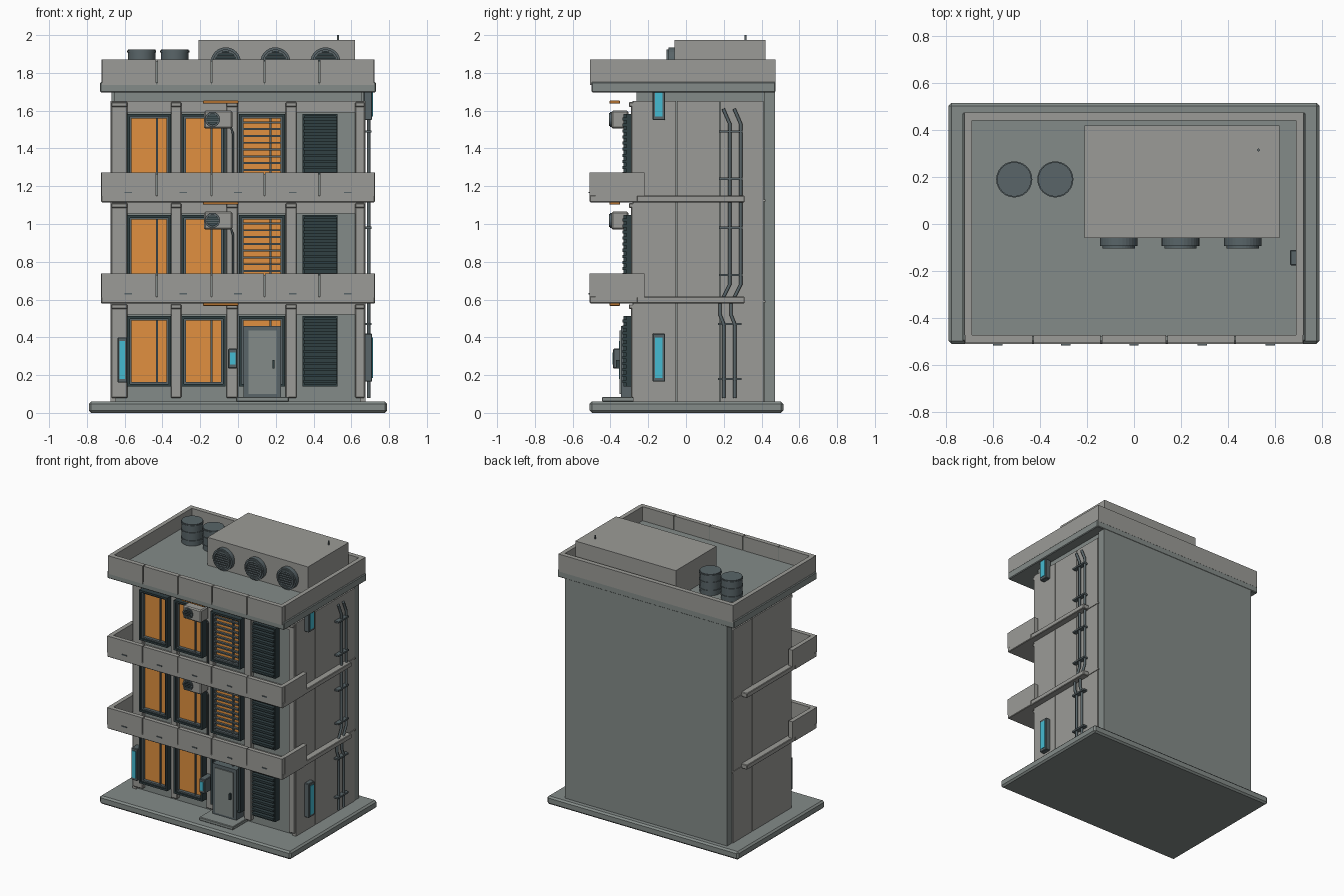
import bpy, bmesh, math
from mathutils import Vector, Matrix

if "Cube" in bpy.data.objects:
    bpy.data.objects.remove(bpy.data.objects["Cube"])

def mat(name, c):
    m = bpy.data.materials.new(name)
    m.diffuse_color = (*c, 1)
    m.use_nodes = True
    m.node_tree.nodes["Principled BSDF"].inputs["Base Color"].default_value = m.diffuse_color
    return m

LIGHT = mat("concrete", (0.33, 0.33, 0.31))
WALL = mat("wall_grey", (0.23, 0.26, 0.25))
STEEL = mat("steel", (0.10, 0.13, 0.14))
DARK = mat("dark_slats", (0.03, 0.05, 0.055))
ORANGE = mat("lit_glass", (0.75, 0.28, 0.05))
CYAN = mat("cyan_screen", (0.06, 0.5, 0.65))

def finish(name, bm, m, bevel=0):
    me = bpy.data.meshes.new(name)
    bm.to_mesh(me)
    bm.free()
    ob = bpy.data.objects.new(name, me)
    bpy.context.collection.objects.link(ob)
    me.materials.append(m)
    if bevel:
        b = ob.modifiers.new("bevel", 'BEVEL')
        b.width, b.segments = bevel, 1
    return ob

def box(name, x0, x1, y0, y1, z0, z1, m=LIGHT, bevel=0):
    bm = bmesh.new()
    bmesh.ops.create_cube(bm, size=1)
    for v in bm.verts:
        v.co = Vector(((x0 + x1) / 2 + v.co.x * (x1 - x0),
                       (y0 + y1) / 2 + v.co.y * (y1 - y0),
                       (z0 + z1) / 2 + v.co.z * (z1 - z0)))
    return finish(name, bm, m, bevel)

def cyl(name, p, q, r, m=STEEL, n=24):
    p, q = Vector(p), Vector(q)
    d = q - p
    bm = bmesh.new()
    bmesh.ops.create_cone(bm, cap_ends=True, segments=n, radius1=r, radius2=r, depth=d.length)
    rot = d.to_track_quat('Z', 'Y').to_matrix().to_4x4()
    bmesh.ops.transform(bm, matrix=Matrix.Translation((p + q) / 2) @ rot, verts=bm.verts)
    for f in bm.faces:
        f.smooth = len(f.verts) == 4
    for e in bm.edges:
        e.smooth = all(len(f.verts) == 4 for f in e.link_faces)
    return finish(name, bm, m)

def ring(name, x, y0, y1, z, r, ri, m=STEEL, n=32):
    # open tube along y: a rectangular section spun round its axis
    bm = bmesh.new()
    vs = [bm.verts.new((x + a, b, z)) for a, b in ((ri, y0), (r, y0), (r, y1), (ri, y1))]
    es = [bm.edges.new((vs[i], vs[(i + 1) % 4])) for i in range(4)]
    bmesh.ops.spin(bm, geom=vs + es, cent=(x, 0, z), axis=(0, 1, 0), angle=2 * math.pi, steps=n)
    bmesh.ops.remove_doubles(bm, verts=bm.verts, dist=1e-5)
    bmesh.ops.recalc_face_normals(bm, faces=bm.faces)
    return finish(name, bm, m)

def pipe(name, pts, r=0.01):
    cu = bpy.data.curves.new(name, 'CURVE')
    cu.dimensions = '3D'
    cu.bevel_depth, cu.bevel_resolution, cu.use_fill_caps = r, 1, True
    s = cu.splines.new('POLY')
    s.points.add(len(pts) - 1)
    for a, p in zip(s.points, pts):
        a.co = (*p, 1)
    ob = bpy.data.objects.new(name, cu)
    bpy.context.collection.objects.link(ob)
    cu.materials.append(STEEL)

def frame(name, x0, x1, z0, z1, y0, y1, t, m):
    box(name + "_left", x0, x0 + t, y0, y1, z0, z1, m)
    box(name + "_right", x1 - t, x1, y0, y1, z0, z1, m)
    box(name + "_top", x0 + t, x1 - t, y0, y1, z1 - t, z1, m)
    box(name + "_bottom", x0 + t, x1 - t, y0, y1, z0, z0 + t, m)

def fan(name, x, y, z, r, depth, n):
    # round grille with horizontal slats, facing the front
    ring(name + "_rim", x, y - depth * 0.75, y, z, r, r * 0.86)
    ring(name + "_lip", x, y - depth, y - depth * 0.5, z, r * 0.86, r * 0.72)
    cyl(name + "_back", (x, y - depth * 0.3, z), (x, y + 0.002, z), r * 0.85, DARK)
    for i in range(n):
        h = r * 0.72 * (2 * (i + 0.5) / n - 1)
        w = math.sqrt((r * 0.76) ** 2 - h * h)
        box(name + "_slat", x - w, x + w, y - depth * 0.85, y - depth * 0.3,
            z + h - r * 0.045, z + h + r * 0.045, STEEL)

def parapet_front(name, x, z0, z1, y0, y1):
    # front wall made of five panels with joints between
    box(name + "_core", -x + 0.01, x - 0.01, y0 + 0.008, y1 - 0.004, z0, z1 - 0.008, WALL)
    cuts = [-x, -0.43, -0.14, 0.14, 0.43, x]
    for a, b in zip(cuts, cuts[1:]):
        box(name + "_panel", a + 0.003, b - 0.003, y0, y1, z0, z1)

# base and main body
box("base_slab", -0.79, 0.79, -0.51, 0.515, 0, 0.06, WALL, 0.012)
box("building_core", -0.655, 0.655, -0.262, 0.42, 0.05, 1.71, WALL)
box("back_wall", -0.67, 0.67, 0.415, 0.472, 0.05, 1.71, WALL)
for s in (-1, 1):
    for y0, y1 in ((-0.28, -0.053), (-0.048, 0.178), (0.183, 0.41)):
        a, b = sorted((s * 0.645, s * 0.675))
        box("side_panel", a, b, y0, y1, 0.06, 1.65)

# floors: columns, windows, lamps
F = 0.535
for k in range(3):
    o = k * F
    zb, zt = 0.08 + o, 0.575 + o
    for x0, x1 in ((-0.67, -0.585), (-0.355, -0.3), (-0.062, 0.0), (0.252, 0.31), (0.62, 0.67)):
        box("column", x0, x1, -0.29, -0.25, zb, zt, LIGHT, 0.004)
        box("column_cap", x0, x1, -0.302, -0.25, 0.55 + o, zt, LIGHT, 0.004)
    box("lintel", -0.66, 0.66, -0.283, -0.25, 0.52 + o, 0.58 + o)
    z0, z1 = 0.14 + o, 0.512 + o
    for x0, x1 in ((-0.587, -0.355), (-0.3, -0.065), (0.005, 0.25)):
        frame("window_outer_frame", x0, x1, z0, z1, -0.33, -0.255, 0.014, DARK)
        frame("window_inner_frame", x0 + 0.014, x1 - 0.014, z0 + 0.014, z1 - 0.014,
              -0.318, -0.255, 0.01, STEEL)
        box("window_glass", x0 + 0.02, x1 - 0.02, -0.295, -0.255, z0 + 0.02, z1 - 0.02, ORANGE)
        mx = x0 + 0.68 * (x1 - x0)
        box("window_mullion", mx - 0.005, mx + 0.005, -0.308, -0.29, z0 + 0.02, z1 - 0.02, STEEL)
    if k:
        for i in range(9):
            h = z0 + 0.04 + i * 0.036
            box("blind_slat", 0.028, 0.228, -0.318, -0.3, h - 0.005, h + 0.005, STEEL)
    # dark louvred vent
    frame("vent_frame", 0.342, 0.528, z0, z1, -0.315, -0.255, 0.01, DARK)
    box("vent_back", 0.35, 0.52, -0.285, -0.255, z0 + 0.01, z1 - 0.01, DARK)
    for i in range(11):
        h = z0 + 0.025 + i * 0.0322
        box("vent_slat", 0.346, 0.524, -0.335, -0.285, h - 0.008, h + 0.008, DARK)
    box("ceiling_lamp", -0.185, 0.003, -0.405, -0.35, 0.567 + o, 0.583 + o, ORANGE, 0.003)
    # air conditioner with its drain pipe
    if k:
        box("ac_unit", -0.18, -0.03, -0.395, -0.305, 0.435 + o, 0.53 + o, LIGHT, 0.008)
        box("ac_bracket", -0.15, -0.06, -0.35, -0.25, 0.45 + o, 0.5 + o, STEEL)
        fan("ac_fan", -0.135, -0.393, 0.484 + o, 0.04, 0.014, 5)
        pipe("ac_pipe", [(-0.04, -0.33, 0.45 + o), (-0.027, -0.315, 0.41 + o),
                         (-0.027, -0.315, 0.09 + o)], 0.006)

# balconies with side ledges
for k in (0, 1):
    o = k * F
    box("balcony_slab", -0.725, 0.725, -0.51, -0.255, 0.58 + o, 0.617 + o, LIGHT, 0.004)
    parapet_front("balcony_wall", 0.725, 0.612 + o, 0.737 + o, -0.512, -0.48)
    for s in (-1, 1):
        a, b = sorted((s * 0.693, s * 0.725))
        box("balcony_side", a, b, -0.48, -0.22, 0.612 + o, 0.737 + o)
        a, b = sorted((s * 0.65, s * 0.722))
        box("side_ledge", a, b, -0.27, 0.31, 0.58 + o, 0.615 + o, LIGHT, 0.004)
        a, b = sorted((s * 0.65, s * 0.68))
        box("side_strip", a, b, 0.3, 0.42, 0.585 + o, 0.595 + o)
    for i in range(5):
        x = (i - 2) * 0.29
        box("balcony_drain", x - 0.02, x + 0.02, -0.517, -0.5, 0.628 + o, 0.635 + o, STEEL)

# entrance
box("door_step", -0.01, 0.27, -0.445, -0.26, 0.06, 0.085, WALL, 0.004)
box("door_frame", 0.03, 0.228, -0.345, -0.26, 0.08, 0.46, STEEL)
box("door_leaf", 0.055, 0.205, -0.352, -0.3, 0.1, 0.435, WALL)
box("door_handle", 0.182, 0.192, -0.37, -0.35, 0.235, 0.28, DARK)

# lit signs on the front
def sign_front(name, x0, x1, y0, z0, z1):
    box(name + "_case", x0, x1, y0, -0.28, z0, z1, STEEL, 0.004)
    box(name + "_screen", x0 + 0.01, x1 - 0.01, y0 - 0.004, y0 + 0.01, z0 + 0.02, z1 - 0.02, CYAN)
sign_front("wall_sign", -0.637, -0.587, -0.35, 0.16, 0.4)
sign_front("intercom", -0.052, -0.004, -0.386, 0.235, 0.34)

# lit signs on the right side
for z0, z1 in ((0.165, 0.42), (1.55, 1.805)):
    box("side_sign_case", 0.665, 0.71, -0.177, -0.11, z0, z1, STEEL, 0.004)
    box("side_sign_screen", 0.7, 0.714, -0.163, -0.124, z0 + 0.02, z1 - 0.02, CYAN)

# service pipes on the right side
for d in (0, 0.058):
    pipe("lower_pipe", [(0.692, 0.2 + d, 0.08), (0.692, 0.2 + d, 0.47),
                        (0.692, 0.18 + d, 0.52), (0.692, 0.18 + d, 0.6)])
    pipe("upper_pipe", [(0.692, 0.197 + d, 0.6), (0.692, 0.197 + d, 0.6 + 0.01), (0.692, 0.232 + d, 0.68),
                        (0.692, 0.232 + d, 1.53), (0.692, 0.197 + d, 1.61)])
for z, y in ((0.18, 0.17), (0.47, 0.17), (0.73, 0.175), (0.98, 0.175), (1.24, 0.175), (1.49, 0.175)):
    box("pipe_clamp", 0.67, 0.708, y, y + 0.125, z - 0.006, z + 0.006, STEEL)

# roof and parapet
box("roof_slab", -0.73, 0.73, -0.5, 0.474, 1.697, 1.752, WALL, 0.005)
box("roof_floor", -0.71, 0.71, -0.49, 0.46, 1.745, 1.765, WALL)
parapet_front("roof_parapet", 0.722, 1.735, 1.87, -0.507, -0.473)
box("roof_parapet_back", -0.722, 0.722, 0.44, 0.475, 1.74, 1.87)
for s in (-1, 1):
    a, b = sorted((s * 0.69, s * 0.722))
    box("roof_parapet_side", a, b, -0.473, 0.44, 1.74, 1.87)

# roof machinery
box("plant_room", -0.21, 0.62, -0.06, 0.42, 1.75, 1.973)
for x in (-0.065, 0.198, 0.463):
    fan("plant_fan", x, -0.06, 1.855, 0.08, 0.044, 7)
cyl("antenna", (0.53, 0.315, 1.97), (0.53, 0.315, 2.0), 0.006, STEEL, 8)
for x in (-0.51, -0.335):
    cyl("water_tank", (x, 0.19, 1.75), (x, 0.19, 1.925), 0.073)
    for z in (1.8, 1.86, 1.913):
        cyl("tank_band", (x, 0.19, z - 0.005), (x, 0.19, z + 0.005), 0.077)
